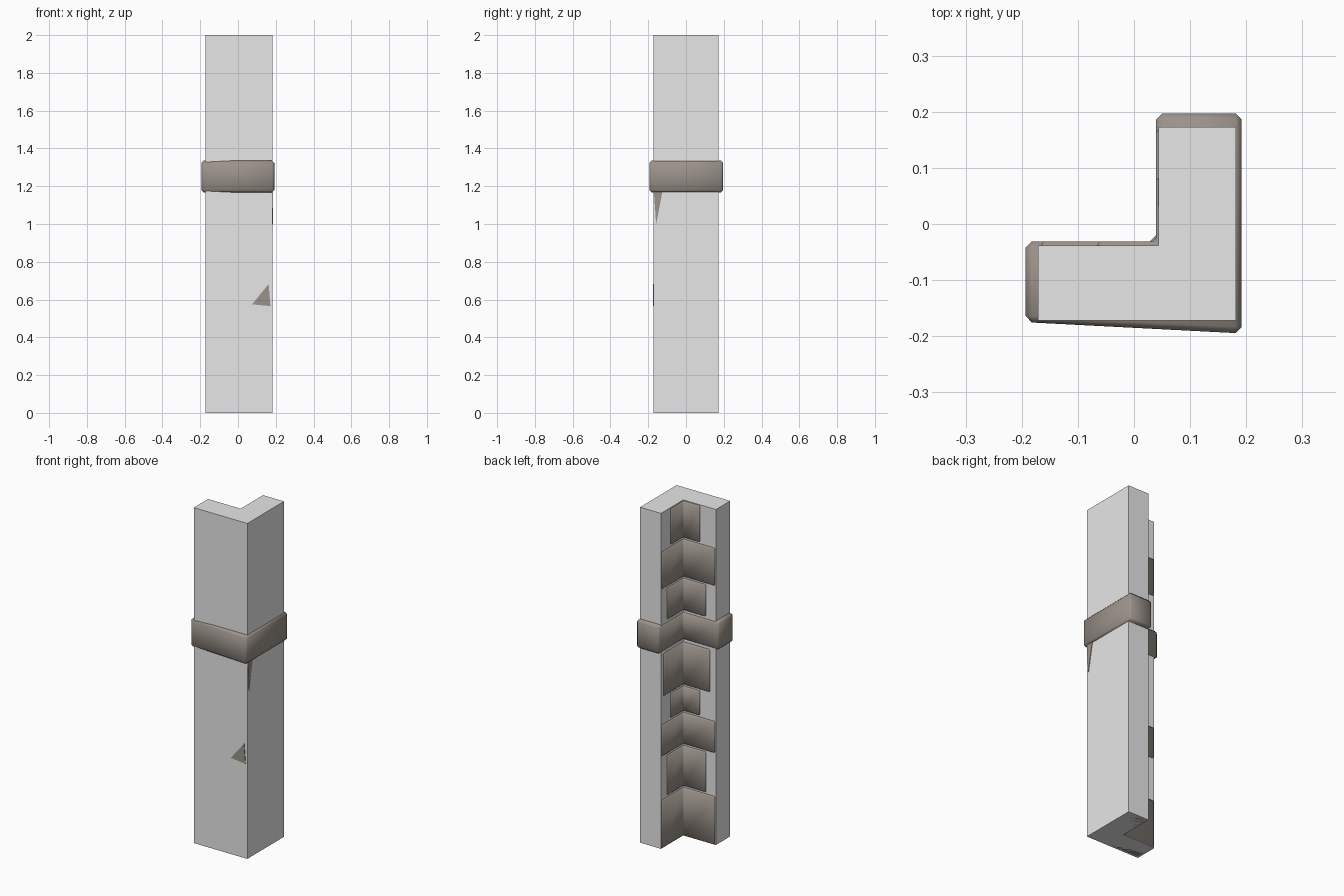
import bpy, bmesh
from mathutils import Vector

if "Cube" in bpy.data.objects:
    bpy.data.objects.remove(bpy.data.objects["Cube"])


def material(name, rgb):
    m = bpy.data.materials.new(name)
    m.diffuse_color = (*rgb, 1)
    m.use_nodes = True
    m.node_tree.nodes["Principled BSDF"].inputs["Base Color"].default_value = m.diffuse_color
    return m


PLASTER = material("pale grey plaster", (0.8, 0.8, 0.8))
STONE = material("brown grey stone", (0.33, 0.29, 0.255))


def prism(name, base, offset, mat, bevel=0.0, smooth=False):
    """Extrude a planar outline along offset, optionally with chamfered edges."""
    bm = bmesh.new()
    face = bm.faces.new([bm.verts.new(p) for p in base])
    ext = bmesh.ops.extrude_face_region(bm, geom=[face], use_keep_orig=True)
    verts = [g for g in ext["geom"] if isinstance(g, bmesh.types.BMVert)]
    bmesh.ops.translate(bm, verts=verts, vec=Vector(offset))
    bmesh.ops.recalc_face_normals(bm, faces=bm.faces)
    if bevel:
        bmesh.ops.bevel(bm, geom=bm.edges[:], offset=bevel, segments=1,
                        profile=0.5, affect='EDGES')
    for f in bm.faces:
        f.smooth = smooth
    mesh = bpy.data.meshes.new(name)
    bm.to_mesh(mesh)
    bm.free()
    mesh.materials.append(mat)
    ob = bpy.data.objects.new(name, mesh)
    bpy.context.collection.objects.link(ob)
    return ob


def ell(x0, x1, y0, y1, ix, iy, z, skew=0.0):
    """L outline with the notch at back left; skew pulls in the front left corner."""
    return [(x0, y0 + skew, z), (x1, y0, z), (x1, y1, z),
            (ix, y1, z), (ix, iy, z), (x0, iy, z)]


# L-shaped corner post
prism("corner_post", ell(-0.171, 0.182, -0.172, 0.173, 0.044, -0.038, 0),
      (0, 0, 2), PLASTER)

# quoin stones set into the inner corner: bottom, top, reach along -x, reach along +y
IX, IY = 0.039, -0.031
stones = [
    (0.00, 0.288, 0.205, 0.20),
    (0.298, 0.538, 0.145, 0.147),
    (0.548, 0.735, 0.205, 0.20),
    (0.745, 0.892, 0.105, 0.115),
    (0.902, 1.155, 0.172, 0.182),
    (1.345, 1.535, 0.145, 0.147),
    (1.545, 1.768, 0.205, 0.20),
    (1.778, 1.995, 0.105, 0.115),
]
for i, (z0, z1, rx, ry) in enumerate(stones):
    prism(f"corner_stone_{i + 1}",
          ell(IX - rx, 0.176, -0.166, IY + ry, IX, IY, z0),
          (0, 0, z1 - z0), STONE, 0.006, True)

# larger stone wrapping right around the post
prism("wrapping_stone", ell(-0.193, 0.192, -0.195, 0.197, IX, IY, 1.168, 0.02),
      (0, 0, 0.167), STONE, 0.011, True)

# stone chips breaking through the outer faces
prism("front_chip", [(0.075, -0.170, 0.575), (0.172, -0.170, 0.565),
                     (0.162, -0.170, 0.682)], (0, -0.005, 0), STONE)
prism("side_chip", [(0.180, -0.170, 1.17), (0.180, -0.125, 1.17),
                    (0.180, -0.158, 1.00)], (0.005, 0, 0), STONE)
